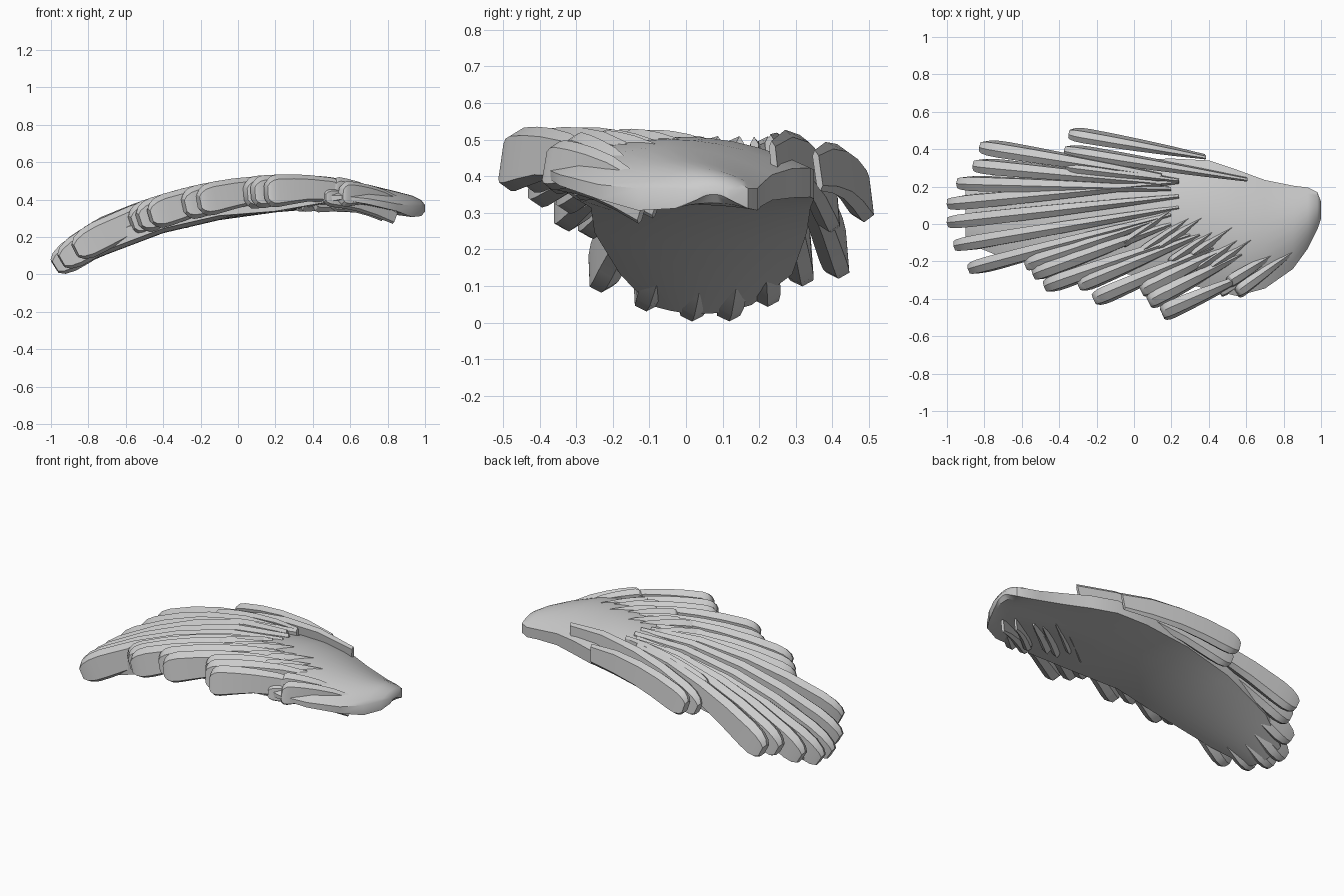
import bpy
import bmesh
import math
from mathutils import Vector

old = bpy.data.objects.get("Cube")
if old:
    bpy.data.objects.remove(old, do_unlink=True)

grey = bpy.data.materials.new("feather grey")
grey.use_nodes = True
grey.diffuse_color = (0.6, 0.6, 0.6, 1)
grey.node_tree.nodes["Principled BSDF"].inputs["Base Color"].default_value = (0.6, 0.6, 0.6, 1)


def arch(x):
    """Height of the wing's upper surface along its span."""
    return 0.54 - 0.223 * (x - 0.3) ** 2


def loft(name, rings, angle):
    """Skin a list of equal rings and cap both ends."""
    bm = bmesh.new()
    rows = [[bm.verts.new(p) for p in ring] for ring in rings]
    n = len(rows[0])
    for a, b in zip(rows, rows[1:]):
        for i in range(n):
            j = (i + 1) % n
            bm.faces.new((a[i], a[j], b[j], b[i]))
    bm.faces.new(rows[0])
    bm.faces.new(rows[-1])
    bmesh.ops.recalc_face_normals(bm, faces=bm.faces)
    mesh = bpy.data.meshes.new(name)
    bm.to_mesh(mesh)
    bm.free()
    ob = bpy.data.objects.new(name, mesh)
    ob.data.materials.append(grey)
    bpy.context.collection.objects.link(ob)
    bpy.ops.object.select_all(action="DESELECT")
    ob.select_set(True)
    bpy.context.view_layer.objects.active = ob
    bpy.ops.object.shade_smooth_by_angle(angle=math.radians(angle))


# Wing body: span position, front edge, back edge, then depth below the arch
# of the top and of the underside, rim height, and lift of the front rim
sections = [
    (-0.9, -0.1, 0.18, 0.09, 0.17, 0.05, 0), (-0.7, -0.18, 0.29, 0.07, 0.185, 0.08, 0),
    (-0.4, -0.25, 0.33, 0.06, 0.185, 0.08, 0), (-0.1, -0.26, 0.34, 0.05, 0.19, 0.08, 0),
    (0.2, -0.3, 0.35, 0.04, 0.2, 0.08, 0), (0.4, -0.35, 0.34, 0.03, 0.195, 0.08, 0.03),
    (0.55, -0.385, 0.29, 0.025, 0.185, 0.08, 0.06), (0.7, -0.345, 0.235, 0.025, 0.17, 0.07, 0.04),
    (0.85, -0.24, 0.205, 0.03, 0.155, 0.06, 0.02), (0.93, -0.13, 0.195, 0.03, 0.145, 0.06, 0),
    (0.98, -0.03, 0.17, 0.04, 0.125, 0.055, 0), (1.0, 0.03, 0.12, 0.06, 0.095, 0.025, 0),
]
rings = []
for x, front, back, top, under, rim, lift in sections:
    over, below = [], []
    low = arch(x) - under
    # The underside is hollow at the shoulder and full towards the tip
    hollow = max(-0.025, min(0.015, 0.06 * (x - 0.3)))
    for i in range(11):
        f = i / 5 - 1
        y = (front + back) / 2 + (back - front) / 2 * f
        dome = 1 - f * f
        over.append((x, y, low + rim + (under - top - rim) * dome))
        below.append((x, y, low + lift * max(0, -f) + hollow * dome))
    rings.append(over + below[::-1])
loft("wing_body", rings, 40)


def feather(name, tip, root, height=0.17, width=0.062, tip_drop=0.0, root_drop=0.0, shrink=0.6):
    """Upright ridged blade following the arch; its keel shrinks towards the root."""
    stations = [(0, 0.45), (0.02, 0.72), (0.06, 0.92), (0.12, 1), (0.3, 1),
                (0.5, 0.97), (0.75, 0.9), (1, 0.72)]
    profile = [(0, 0.5), (0.5, 0.37), (0.5, -0.36), (0, -0.5), (-0.5, -0.36), (-0.5, 0.37)]

    def centre(t):
        x = tip[0] + (root[0] - tip[0]) * t
        y = tip[1] + (root[1] - tip[1]) * t
        return Vector((x, y, arch(x) - height * 0.52 - tip_drop * (1 - t) ** 2 - root_drop * t))

    rings = []
    for t, size in stations:
        along = (centre(t + 0.01) - centre(t - 0.01)).normalized()
        side = along.cross(Vector((0, 0, 1))).normalized()
        up = side.cross(along)
        mid = centre(t)
        # The lower edge splays outwards near the back and front of the fan
        up = (up - Vector((0, 0.35 * mid.y, 0))).normalized()
        w = width * (1.05 - 0.7 * t * t) * (0.4 + 0.6 * size)
        keel = 1 - shrink * min(1, 2 * t)
        rings.append([mid + side * a * w + up * b * height * size * (keel if b < 0 else 1)
                      for a, b in profile])
    loft(name, rings, 30)


# Long flight feathers fanning towards the wing tip
flight = [
    ((-0.81, 0.415), (0.15, 0.26), 0), ((-0.845, 0.315), (0.15, 0.22), 0.005),
    ((-0.93, 0.22), (0.2, 0.19), 0.02), ((-0.98, 0.11), (0.24, 0.23), 0.035),
    ((-0.98, 0.01), (0.24, 0.15), 0.035), ((-0.945, -0.115), (0.24, 0.09), 0.025),
    ((-0.87, -0.24), (0.2, 0.05), 0.01),
]
for i, (tip, root, drop) in enumerate(flight):
    feather(f"flight_feather_{i + 1}", tip, root, 0.185, 0.072, drop)

# Back edge feathers
feather("back_feather_outer", (-0.34, 0.485), (0.38, 0.36), 0.165, 0.06, 0.03, 0.04, 0.1)
feather("back_feather_inner", (-0.36, 0.395), (0.6, 0.24), 0.17, 0.06, 0.06, -0.005, 0.3)
feather("back_feather_short", (-0.36, 0.31), (0.24, 0.235), 0.15, 0.05)

# Front edge feathers, overlapping in steps
front_edge = [
    ((-0.57, -0.22), (0.12, 0.02)), ((-0.53, -0.27), (0.2, 0.0)),
    ((-0.47, -0.335), (0.3, -0.06)), ((-0.29, -0.33), (0.35, -0.06)),
    ((-0.21, -0.405), (0.42, -0.13)), ((0.04, -0.36), (0.5, -0.13)),
    ((0.08, -0.42), (0.57, -0.17)), ((0.15, -0.48), (0.6, -0.28)),
]
for i, (tip, root) in enumerate(front_edge):
    feather(f"front_feather_{i + 1}", tip, root, 0.185, 0.075, shrink=0.4)

# Small covert feathers across the middle
coverts = [(0.22, 0.09), (0.32, 0.05), (0.4, 0.06), (0.47, -0.01),
           (0.58, 0.02), (0.61, -0.05), (0.68, -0.05)]
for i, (x, y) in enumerate(coverts):
    feather(f"covert_feather_{i + 1}", (x - 0.28, y - 0.2), (x, y), 0.2, 0.045, 0.005, 0.015, 0.2)

# Shoulder feathers at the front corner
feather("shoulder_feather_upper", (0.55, -0.37), (0.84, -0.16), 0.15, 0.06, 0.02, 0.03)
feather("shoulder_feather_middle", (0.5, -0.32), (0.74, -0.17), 0.17, 0.06, 0.0, 0.02)
feather("shoulder_feather_lower", (0.46, -0.37), (0.84, -0.12), 0.1, 0.05, 0.07, 0.12, 0)
feather("shoulder_feather_under", (0.5, -0.3), (0.78, -0.08), 0.1, 0.04, 0.1, 0.12, 0)
